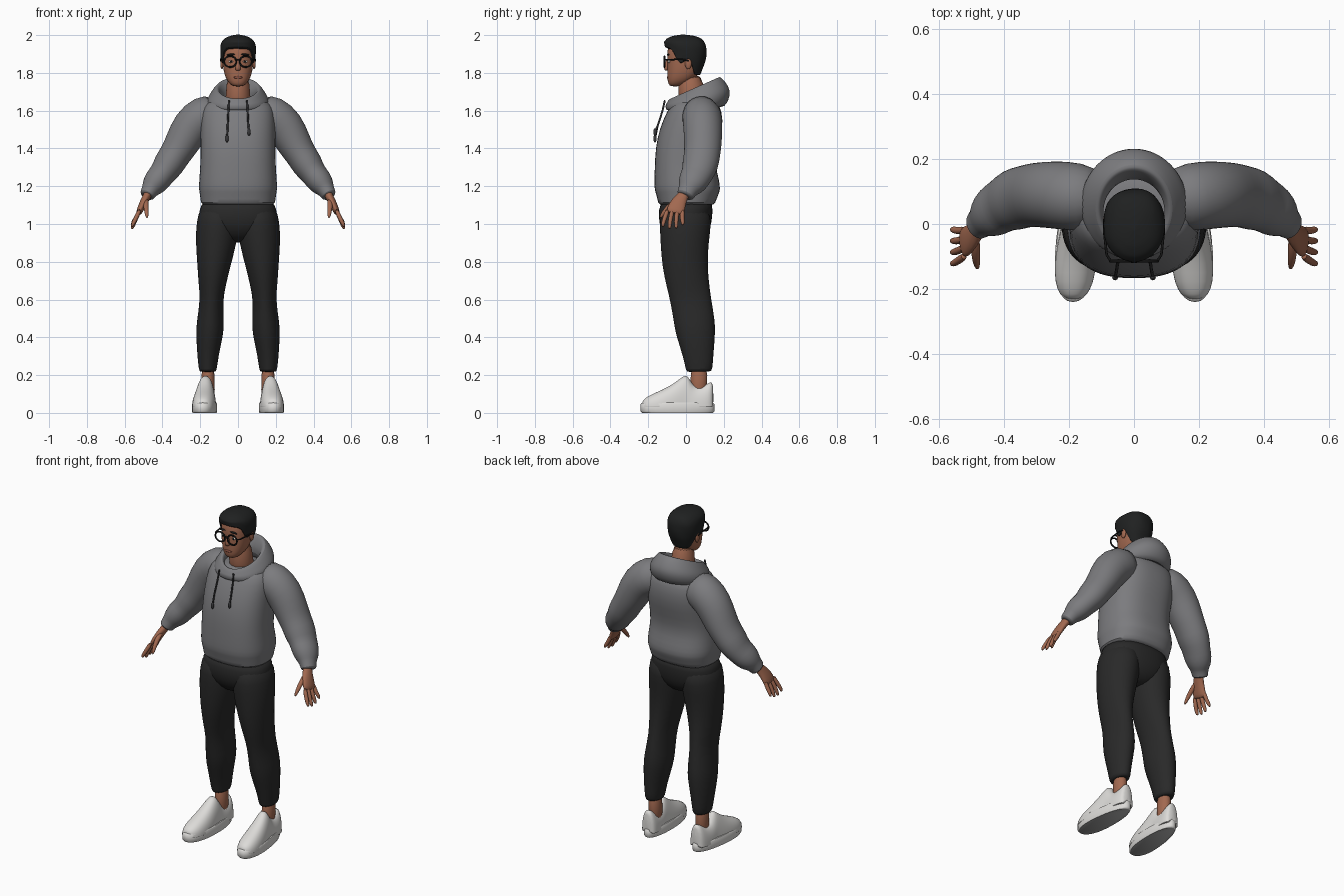
import bpy, bmesh, math
from mathutils import Vector, Matrix


def material(name, r, g, b):
    m = bpy.data.materials.new(name)
    m.diffuse_color = (r, g, b, 1)
    return m


GREY = material("hoodie grey", .2, .2, .21)
CORD = material("cord dark grey", .04, .04, .043)
BLACK = material("trouser black", .022, .022, .022)
HAIR = material("hair black", .014, .015, .015)
SKIN = material("skin brown", .36, .14, .08)
LIP = material("lip brown", .27, .09, .06)
WHITE = material("shoe white", .72, .71, .69)
SOLE = material("tread grey", .38, .38, .38)
EYE = material("eye white", .6, .57, .53)
FRAME = material("glasses black", .008, .008, .008)


def finish(name, bm, mats, mirror=False, sub=0):
    bmesh.ops.recalc_face_normals(bm, faces=bm.faces)
    me = bpy.data.meshes.new(name)
    bm.to_mesh(me)
    bm.free()
    ob = bpy.data.objects.new(name, me)
    bpy.context.collection.objects.link(ob)
    for m in mats:
        me.materials.append(m)
    bpy.ops.object.select_all(action='DESELECT')
    bpy.context.view_layer.objects.active = ob
    ob.select_set(True)
    bpy.ops.object.shade_smooth_by_angle(angle=math.radians(60))
    if mirror:
        mod = ob.modifiers.new("mirror", 'MIRROR')
        mod.use_mirror_merge = False
    if sub:
        mod = ob.modifiers.new("smooth", 'SUBSURF')
        mod.levels = mod.render_levels = sub
    return ob


def skin(name, rings, mat, mirror=False, sub=1, ring_closed=False):
    """Join a list of point rings into one surface."""
    bm = bmesh.new()
    vs = [[bm.verts.new(p) for p in r] for r in rings]
    n = len(vs[0])
    pairs = list(zip(vs, vs[1:]))
    if ring_closed:
        pairs.append((vs[-1], vs[0]))
    else:
        bm.faces.new(vs[0])
        bm.faces.new(vs[-1])
    for a, b in pairs:
        for i in range(n):
            j = (i + 1) % n
            bm.faces.new((a[i], a[j], b[j], b[i]))
    return finish(name, bm, [mat], mirror, sub)


def se(a, e=2.0):
    """Unit superellipse point."""
    c, s = math.cos(a), math.sin(a)
    return (math.copysign(abs(c) ** (2 / e), c), math.copysign(abs(s) ** (2 / e), s))


def angles(n):
    return [2 * math.pi * i / n for i in range(n)]


def stack(name, rows, mat, cx=0, e=2.3, n=28, sub=1):
    """Upright body: rows of z, half width, front y, back y."""
    rings = []
    for z, rx, f, b in rows:
        rings.append([(cx + rx * u, (f + b) / 2 + (b - f) / 2 * v, z)
                      for u, v in (se(a, e) for a in angles(n))])
    return skin(name, rings, mat, sub=sub)


def tube(name, path, mat, mirror=True, n=16, sub=1):
    """Limb: path of x, y, z, radius along y, radius across."""
    pts = [Vector(p[:3]) for p in path]
    rings = []
    for i, p in enumerate(path):
        t = (pts[min(i + 1, len(pts) - 1)] - pts[max(i - 1, 0)]).normalized()
        ref = Vector((0, 1, 0)) if abs(t.y) < .8 else Vector((0, 0, 1))
        u = (ref - t * ref.dot(t)).normalized()
        v = t.cross(u)
        rings.append([pts[i] + u * p[3] * math.cos(a) + v * p[4] * math.sin(a) for a in angles(n)])
    return skin(name, rings, mat, mirror, sub)


def ball(name, loc, r, mat, mirror=True, turn=0):
    bm = bmesh.new()
    bmesh.ops.create_uvsphere(bm, u_segments=16, v_segments=10, radius=1)
    bm.transform(Matrix.Translation(loc) @ Matrix.Rotation(turn, 4, 'Y') @ Matrix.Diagonal((*r, 1)))
    return finish(name, bm, [mat], mirror)


# hoodie body with ribbed hem
stack("hoodie_body", [
    (1.10, .185, -.135, .14), (1.105, .198, -.148, .155), (1.16, .202, -.158, .172),
    (1.18, .209, -.168, .184), (1.24, .206, -.168, .175), (1.31, .2, -.166, .155),
    (1.4, .2, -.162, .17), (1.5, .2, -.143, .197), (1.6, .197, -.1, .192),
    (1.645, .17, -.07, .165), (1.665, .1, -.04, .12)], GREY, e=2.5)

# sleeves with gathered cuffs
tube("sleeves", [
    (.1, .07, 1.595, .09, .095), (.18, .085, 1.575, .108, .112), (.25, .09, 1.52, .104, .105),
    (.3, .09, 1.42, .1, .092), (.335, .085, 1.365, .096, .082), (.37, .075, 1.31, .097, .084),
    (.4, .06, 1.265, .084, .068), (.43, .04, 1.23, .082, .071), (.455, .02, 1.195, .066, .058),
    (.465, .01, 1.18, .05, .045), (.483, -.005, 1.15, .048, .041), (.484, -.006, 1.148, .035, .03)],
    GREY, n=24)

# hood lying open around the neck: half width, centre y, half depth, centre z, slope
hood = []
for rx, cy, ry, cz, sl in [(.085, .03, .09, 1.655, .3), (.1, .045, .115, 1.715, .45),
                           (.116, .045, .134, 1.727, .46), (.15, .06, .165, 1.685, .3),
                           (.168, .065, .176, 1.655, .16), (.165, .045, .15, 1.59, 0)]:
    hood.append([(rx * u, cy + ry * v, cz + sl * ry * v) for u, v in (se(a) for a in angles(28))])
skin("hood", hood, GREY, sub=2, ring_closed=True)

# draw cords with end beads
for side, low in ((-1, 1.46), (1, 1.495)):
    tube("draw_cord", [(side * .048, -.112, 1.655, .005, .005), (side * .051, -.124, 1.6, .005, .005),
                       (side * .055, -.15, 1.52, .005, .005), (side * .058, -.162, low, .005, .005)],
         CORD, False, 8, 0)
    ball("cord_bead", (side * .058, -.164, low - .008), (.009, .009, .02), CORD, False)

# trousers
stack("trouser_hips", [
    (.9, .05, -.06, .06), (.94, .14, -.11, .11), (1.0, .212, -.146, .138),
    (1.08, .205, -.146, .142), (1.13, .19, -.13, .14)], BLACK)
tube("trouser_legs", [
    (.16, .07, .218, .06, .04), (.16, .07, .22, .07, .047), (.16, .066, .3, .08, .056),
    (.15, .052, .42, .105, .073), (.146, .045, .48, .109, .073), (.14, .025, .6, .108, .06),
    (.137, .01, .68, .113, .073), (.128, -.006, .78, .121, .088), (.117, -.008, .9, .128, .109),
    (.108, -.003, 1.0, .138, .113), (.103, .0, 1.1, .13, .1)], BLACK, n=24)

# ankles
tube("ankles", [(.158, .068, .08, .046, .04), (.158, .068, .16, .044, .034),
                (.16, .07, .25, .048, .038)], SKIN)


def shoe_x(y):
    return .172 - .065 * y


# shoe uppers, lofted from toe to heel: y, half width, height
upper = []
for y, hw, h in [(-.232, .02, .06), (-.22, .042, .077), (-.18, .06, .1), (-.12, .065, .125),
                 (-.06, .06, .158), (-.015, .052, .198), (.01, .049, .2), (.03, .05, .155),
                 (.06, .051, .135), (.1, .05, .145), (.13, .045, .168), (.146, .03, .158)]:
    upper.append([(shoe_x(y) + hw * u, y, .03 + (h - .03) * max(v, 0))
                  for u, v in (se(a, 2.3) for a in angles(24))])
skin("shoe_uppers", upper, WHITE, True)

# shoe soles with darker tread underneath
sole = []
for z, k in ((0, .96), (.008, 1), (.048, 1), (.054, .95)):
    ring = []
    for u, v in (se(a, 2.25) for a in angles(32)):
        y = -.045 + .195 * v * k
        ring.append((shoe_x(y) + (.062 - .045 * y) * u * k, y, z))
    sole.append(ring)
soles = skin("shoe_soles", sole, WHITE, True, 0)
soles.data.materials.append(SOLE)
for p in soles.data.polygons:
    if p.normal.z < -.9:
        p.material_index = 1

# hands
tube("palms", [(.462, .012, 1.19, .028, .024), (.48, -.015, 1.15, .029, .022), (.5, -.04, 1.115, .042, .021),
               (.52, -.056, 1.07, .05, .018), (.527, -.06, 1.052, .044, .013)], SKIN)
for i in range(4):
    y0, y1 = -.096 + .026 * i, -.122 + .035 * i
    drop = (.012, 0, .003, .02)[i]
    tube("finger", [(.518, y0, 1.08, .013, .013), (.54, (y0 + y1) / 2 - .004, 1.03, .012, .012),
                    (.556, y1, .99 + drop, .011, .011), (.562, y1, .972 + drop, .006, .006)], SKIN, n=10)
tube("thumb", [(.487, -.04, 1.135, .014, .016), (.488, -.085, 1.1, .014, .015),
               (.484, -.12, 1.06, .012, .012), (.481, -.138, 1.03, .006, .006)], SKIN, n=10)

# neck and head
tube("neck", [(0, .04, 1.6, .075, .075), (0, .03, 1.68, .069, .064), (0, .018, 1.8, .068, .062)],
     SKIN, False, 20)
stack("head", [
    (1.728, .022, -.08, -.035), (1.738, .04, -.092, -.01), (1.76, .059, -.098, .035),
    (1.79, .071, -.099, .065), (1.82, .078, -.099, .082), (1.86, .082, -.099, .09),
    (1.9, .083, -.101, .093), (1.94, .08, -.095, .09), (1.97, .06, -.07, .07), (1.985, .03, -.03, .04)], SKIN)
ball("ears", (.085, .012, 1.85), (.009, .018, .03), SKIN)

# nose
tube("nose", [(0, -.094, 1.876, .008, .008), (0, -.101, 1.85, .01, .01),
              (0, -.106, 1.825, .014, .016), (0, -.1, 1.812, .01, .014)], SKIN, False, 12)

# lips, eyes and brows
ball("lips", (0, -.095, 1.776), (.025, .007, .007), LIP, False)
ball("eyeballs", (.036, -.088, 1.86), (.015, .009, .007), EYE)
ball("irises", (.036, -.0955, 1.86), (.006, .003, .006), FRAME)
ball("brows", (.037, -.095, 1.897), (.024, .007, .005), HAIR, turn=.06)

# hair: columns rising from a hairline that depends on direction
CAP = [(1.78, .066, -.09, .074), (1.82, .08, -.095, .088), (1.86, .09, -.1, .103), (1.9, .094, -.104, .109),
       (1.94, .095, -.112, .108), (1.965, .088, -.116, .1), (1.985, .068, -.098, .08),
       (1.997, .04, -.066, .045), (2.003, .004, -.02, -.012)]
HAIRLINE = [(-1, 1.935), (-.75, 1.93), (-.55, 1.9), (-.4, 1.85), (-.15, 1.85),
            (.05, 1.88), (.3, 1.84), (.55, 1.79), (1, 1.785)]


def lookup(table, t):
    for a, b in zip(table, table[1:]):
        if t <= b[0]:
            k = max(0, (t - a[0]) / (b[0] - a[0]))
            return [p + (q - p) * k for p, q in zip(a, b)]
    return list(table[-1])


locks = []
for step in range(-1, 15):
    ring = []
    for a in angles(40):
        u, v = se(a, 2.3)
        base = lookup(HAIRLINE, math.sin(a))[1]
        z = base + (2.003 - base) * math.sin(max(step, 0) / 14 * math.pi / 2)
        _, rx, f, b = lookup(CAP, z)
        k = .86 if step < 0 else 1 + .012 * math.sin(5 * a + 40 * z)
        ring.append((rx * u * k, (f + b) / 2 + (b - f) / 2 * v * k, z))
    locks.append(ring)
skin("hair", locks, HAIR)

# glasses: round rims, bridge and temples
rim = [[(.041 + (.032 + .0045 * math.cos(b)) * math.cos(a), -.114 + .0045 * math.sin(b),
         1.86 + (.029 + .0045 * math.cos(b)) * math.sin(a)) for b in angles(8)] for a in angles(28)]
skin("glasses_rims", rim, FRAME, True, 0, True)
tube("glasses_bridge", [(-.011, -.115, 1.868, .004, .004), (0, -.116, 1.871, .004, .004),
                        (.011, -.115, 1.868, .004, .004)], FRAME, False, 8, 0)
tube("glasses_temples", [(.072, -.113, 1.87, .004, .004), (.084, -.095, 1.87, .004, .004),
                         (.092, -.02, 1.872, .004, .004), (.092, .015, 1.864, .004, .004)], FRAME, True, 8, 0)
